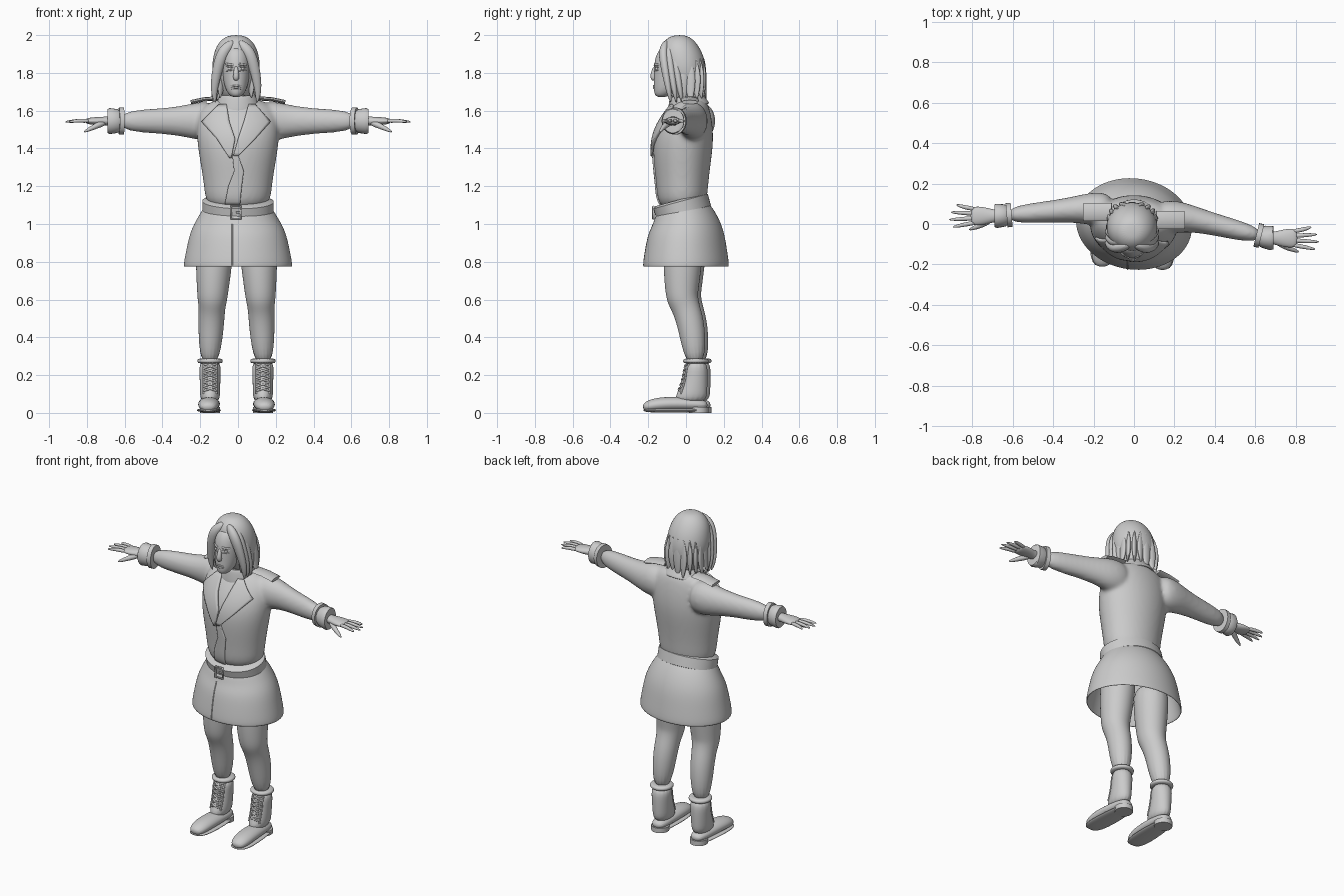
import bpy, bmesh, math, random
from mathutils import Vector
from mathutils.bvhtree import BVHTree

random.seed(4)
if "Cube" in bpy.data.objects:
    bpy.data.objects.remove(bpy.data.objects["Cube"])

shade = (.6, .6, .6, 1)
grey = bpy.data.materials.new("plain_grey")
grey.use_nodes = True
grey.diffuse_color = shade
grey.node_tree.nodes["Principled BSDF"].inputs["Base Color"].default_value = shade


def add_object(name, data):
    data.materials.append(grey)
    ob = bpy.data.objects.new(name, data)
    bpy.context.collection.objects.link(ob)
    return ob


def finish(name, bm, sub=0, solid=0):
    bmesh.ops.recalc_face_normals(bm, faces=bm.faces)
    for face in bm.faces:
        face.smooth = True
    for edge in bm.edges:
        edge.smooth = sub > 0 or edge.calc_face_angle(0) < .7
    mesh = bpy.data.meshes.new(name)
    bm.to_mesh(mesh)
    bm.free()
    ob = add_object(name, mesh)
    if solid:
        thickness = ob.modifiers.new("thickness", "SOLIDIFY")
        thickness.thickness, thickness.offset = solid, 0
    if sub:
        rounding = ob.modifiers.new("rounding", "SUBSURF")
        rounding.levels = rounding.render_levels = sub
    return ob


def spread(value, count):
    return value if isinstance(value, (tuple, list)) else (value,) * count


def track(x, y, z):
    """Path from coordinate lists; a single number is repeated."""
    count = max(len(v) for v in (x, y, z) if isinstance(v, (tuple, list)))
    return [Vector(p) for p in zip(spread(x, count), spread(y, count), spread(z, count))]


def sweep(name, path, radii, flat=1, n=16, sub=2, turn=0, level=False, caps=True, solid=0):
    """Skin elliptical rings along a path; level keeps every ring horizontal."""
    bm = bmesh.new()
    up = Vector((0, 0, 1))
    whole = (path[-1] - path[0]).normalized()
    side = Vector((1, 0, 0)) if abs(whole.z) > .7 else whole.cross(up)
    loops = []
    sections = zip(path, spread(radii, len(path)), spread(flat, len(path)))
    for i, (centre, radius, squash) in enumerate(sections):
        ahead = up if level else (path[min(i + 1, len(path) - 1)] - path[max(i - 1, 0)]).normalized()
        across = (side - ahead * side.dot(ahead)).normalized()
        other = ahead.cross(across)
        wide = across * math.cos(turn) + other * math.sin(turn)
        deep = other * math.cos(turn) - across * math.sin(turn)
        angles = [math.tau * k / n for k in range(n)]
        loops.append([bm.verts.new(centre + radius * (wide * math.cos(a) + deep * squash * math.sin(a)))
                      for a in angles])
    for a, b in zip(loops, loops[1:]):
        for k in range(n):
            bm.faces.new((a[k], a[k - 1], b[k - 1], b[k]))
    if caps:
        bm.faces.new(loops[0])
        bm.faces.new(loops[-1])
    return finish(name, bm, sub, solid)


def surface(ob):
    bpy.context.view_layer.update()
    return BVHTree.FromObject(ob, bpy.context.evaluated_depsgraph_get())


def front(tree, x, z, lift=0):
    hit = tree.ray_cast(Vector((x, -2, z)), Vector((0, 1, 0)))[0]
    return Vector((x, (hit.y if hit else 0) - lift, z))


def cord(name, points, radius, cyclic=False):
    curve = bpy.data.curves.new(name, "CURVE")
    curve.dimensions = "3D"
    curve.bevel_depth, curve.bevel_resolution = radius, 2
    spline = curve.splines.new("POLY")
    spline.points.add(len(points) - 1)
    for point, co in zip(spline.points, points):
        point.co = (*co, 1)
    spline.use_cyclic_u = cyclic
    add_object(name, curve)


def panel(name, tree, heights, inner, outer, lift, cols=8, steps=5):
    """Cloth flap between two edges, laid on a surface."""
    bm = bmesh.new()
    edges = [(Vector((a, z)), Vector((b, z))) for z, a, b in zip(heights, inner, outer)]
    rows = []
    for (a, b), (c, d) in zip(edges, edges[1:]):
        for k in range(steps + 1):
            start, end = a.lerp(c, k / steps), b.lerp(d, k / steps)
            rows.append([bm.verts.new(front(tree, *start.lerp(end, i / cols), lift)) for i in range(cols + 1)])
    for r, q in zip(rows, rows[1:]):
        for i in range(cols):
            bm.faces.new((r[i], r[i + 1], q[i + 1], q[i]))
    bmesh.ops.remove_doubles(bm, verts=bm.verts, dist=.0005)
    finish(name, bm, solid=.014)


def arm_y(s, x):
    bend = min(max(x - .25, 0), .42)
    return .035 - bend / 4 if s > 0 else .075 - bend / 12


def arm_path(s, distances, z=1.545):
    return [Vector((s * x, arm_y(s, x), z)) for x in distances]


sides = (("left", 1), ("right", -1))

# Coat body and sleeves, fused into one surface
coat = sweep("coat", track(0, (-.02, -.02, -.02, -.015, 0, .02, .03), (1.06, 1.2, 1.32, 1.44, 1.54, 1.62, 1.67)),
             (.17, .18, .2, .22, .22, .2, .1), (.76, .76, .76, .74, .64, .52, .7), n=24, level=True)
sleeves = [sweep(side + "_sleeve", arm_path(s, (.1, .2, .27, .4, .64)), (.08, .085, .07, .054, .046), 1.25)
           for side, s in sides]
bpy.ops.object.select_all(action="DESELECT")
for ob in sleeves + [coat]:
    ob.select_set(True)
bpy.context.view_layer.objects.active = coat
bpy.ops.object.join()
fuse = coat.modifiers.new("fuse", "REMESH")
fuse.mode, fuse.voxel_size, fuse.use_smooth_shade = "VOXEL", .011, True
relax = coat.modifiers.new("relax", "SMOOTH")
relax.factor, relax.iterations = .5, 8
chest = surface(coat)

for side, s in sides:
    # Cuff, strap and shoulder tab
    sweep(side + "_cuff", arm_path(s, (.63, .64, .68, .69)), (.05, .055, .06, .055), 1.15, n=24, sub=0)
    sweep(side + "_cuff_strap", arm_path(s, (.605, .63)), .06, 1.2, n=24, sub=0)
    tab = track((s * .11, s * .18, s * .25), arm_y(s, 0) - .015, (1.665, 1.66, 1.645))
    sweep(side + "_shoulder_tab", tab, .045, .25, n=8, sub=0)

    # Hand with fanned fingers and thumb
    sweep(side + "_palm", arm_path(s, (.64, .69, .74, .78, .81)), (.03, .03, .045, .048, .042), (1, .8, .5, .4, .3))
    y = arm_y(s, .7)
    for k, reach in enumerate((.9, .92, .91, .88)):
        fan = .022 * k - .033
        finger = track((s * .78, s * .84, s * reach), (y + fan, y + 1.3 * fan, y + 1.7 * fan), (1.545, 1.548, 1.54))
        sweep(f"{side}_finger_{k + 1}", finger, (.012, .012, .006), n=8)
    thumb = track((s * .7, s * .75, s * .82), (y - .01, y - .045, y - .07), (1.54, 1.52, 1.485))
    sweep(side + "_thumb", thumb, (.02, .017, .007), n=8)

# Lapels, closing edge and collar
panel("left_lapel", chest, (1.63, 1.54, 1.45, 1.36), (.055, .03, 0, -.025), (.09, .17, .09, 0), .01)
panel("right_lapel", chest, (1.63, 1.54, 1.45, 1.35), (-.06, -.045, -.015, -.035), (-.1, -.19, -.11, -.045), .006)
panel("front_overlap", chest, (1.37, 1.28, 1.2, 1.1), (-.03, -.02, -.05, -.07), (0, .03, .02, .01), .001)
sweep("collar", track(0, (.015, .005, 0), (1.61, 1.65, 1.69)), (.125, .105, .09), .9, caps=False, solid=.012)

# Skirt of the coat, belt and buckle
twist = math.radians(-8)
skirt = sweep("coat_skirt", track(0, (0, 0, 0, -.01, -.03), (.77, .87, .96, 1.03, 1.09)),
              (.29, .27, .25, .21, .17), .78, n=24, turn=twist, caps=False, solid=.012)
hem = surface(skirt)
cord("skirt_split", [front(hem, -.03, .78 + .02 * k) for k in range(12)], .004)
lean = Vector((0, -.27, 1))
belt = sweep("belt", [Vector((0, -.02, 1.09)) + lean * t for t in (-.04, -.03, .03, .04)],
             (.17, .19, .19, .17), .78, n=48, sub=0, turn=twist)
centre = front(surface(belt), -.01, 1.06, .008)
corners = [centre + Vector((w * .025, 0, h * .033)) for w, h in ((-1, -1), (1, -1), (1, 1), (-1, 1))]
cord("buckle", corners, .006, True)
cord("buckle_prong", [centre, centre + Vector((.025, 0, 0))], .005)

# Legs and boots
for side, s in sides:
    shift = -.008 * s
    mid = s * .14 - .008
    heights = (.95, .8, .65, .6, .55, .45, .25)
    leg = [Vector((s * (.155 - .045 * z) - .008, y + shift, z))
           for z, y in zip(heights, (0, -.01, -.015, -.01, .01, .04, .06))]
    sweep(side + "_leg", leg, (.1, .1, .085, .08, .07, .07, .05), 1.06)
    ankle = track(mid, [y + shift for y in (.06, .06, .045, .025)], (.28, .2, .12, .05))
    shaft = sweep(side + "_boot_shaft", ankle, (.062, .056, .055, .052), (1, 1.15, 1.4, 1.8), level=True)
    sweep(side + "_boot_rim", track(mid, .06 + shift, (.26, .27, .28, .29)), (.062, .068, .068, .062), n=24, sub=1)
    lengths = [y + shift for y in (.125, .06, -.08, -.18, -.22)]
    widths = (.035, .052, .06, .055, .03)
    outward = [mid + s * w for w in (0, 0, .005, .01, .01)]
    sweep(side + "_boot_foot", track(outward, lengths, (.04, .045, .05, .04, .025)), widths, .65)
    sweep(side + "_sole", track(outward, lengths, .014), [w * 1.12 for w in widths], .2, sub=1)
    sweep(side + "_heel", track(mid, .075 + shift, (0, .03)), .052, n=24, sub=0)
    boot = surface(shaft)
    for k in range(6):
        z = .115 + .024 * k
        for d in (1, -1):
            cord(f"{side}_lace_{k + 1}", [front(boot, mid + d * w, z + .012 + w / 3, .003)
                                          for w in (-.035, -.015, .015, .035)], .005)
    for d in (1, -1):
        cord(side + "_lace_edge", [front(boot, mid + d * .036, .1 + .02 * k, .002) for k in range(9)], .005)

# Neck and face
axis = -.01
sweep("neck", track(axis, (0, -.02, -.04), (1.58, 1.66, 1.74)), (.07, .058, .056))
head = sweep("head", track(axis, (-.13, -.11, -.09, -.08, -.075, -.06), (1.67, 1.7, 1.75, 1.82, 1.88, 1.95)),
             (.025, .052, .068, .076, .077, .06), 1.2, level=True)
face = surface(head)
sweep("nose", track(axis, (-.162, -.178, -.165), (1.84, 1.78, 1.76)), (.009, .018, .014), n=12)
for name, z in (("upper_lip", 1.732), ("lower_lip", 1.721)):
    cord(name, [front(face, axis + w, z - abs(w) / 8) for w in (-.025, -.012, 0, .012, .025)], .005)
for side, s in sides:
    x = axis + s * .033
    eye = front(face, x, 1.822, -.006)
    sweep(side + "_eye", [eye + Vector((0, 0, h)) for h in (-.009, -.005, .005, .009)], (.004, .012, .012, .004), n=8)
    for part, rise, radius in (("brow", .022, .006), ("upper_lid", .009, .003), ("lower_lid", -.009, .003)):
        cord(f"{side}_{part}", [front(face, x + w, eye.z + rise - math.copysign(w / 7, rise) * math.copysign(1, w))
                                for w in (-.02, -.008, .008, .02)], radius)

# Hair: crown, swept fringe and loose locks
sweep("hair_crown", track(axis, (-.035, -.035, -.032, -.02, -.01, 0, .015), (2, 1.98, 1.94, 1.88, 1.8, 1.7, 1.65)),
      (.035, .075, .107, .125, .13, .1, .07), .95, n=24, level=True)
for side, s in sides:
    for k in range(3):
        back = .03 * k
        lock = track([axis + s * x for x in (.01, .07, .1, .12, .11)],
                     [y + back for y in (-.1, -.125, -.11, -.09, -.08)], (1.97, 1.92, 1.82, 1.7, 1.64))
        sweep(f"{side}_fringe_{k + 1}", lock, (.02, .035, .03, .02, .004), .8, n=10)
for k in range(15):
    a = math.radians(-45 + 270 * k / 14)
    out = Vector((math.cos(a) * .115, math.sin(a) * .1, 0))
    flare, drop = random.uniform(0, .2), random.uniform(.21, .25)
    steps = [i / 4 for i in range(5)]
    lock = [Vector((axis, 0, 1.88 - drop * t)) + out * (.95 + flare * t ** 3) for t in steps]
    sweep(f"hair_lock_{k + 1}", lock, [.004 + .03 * math.sin(math.pi * t) for t in steps], .5, n=8, turn=a + math.pi / 2)
